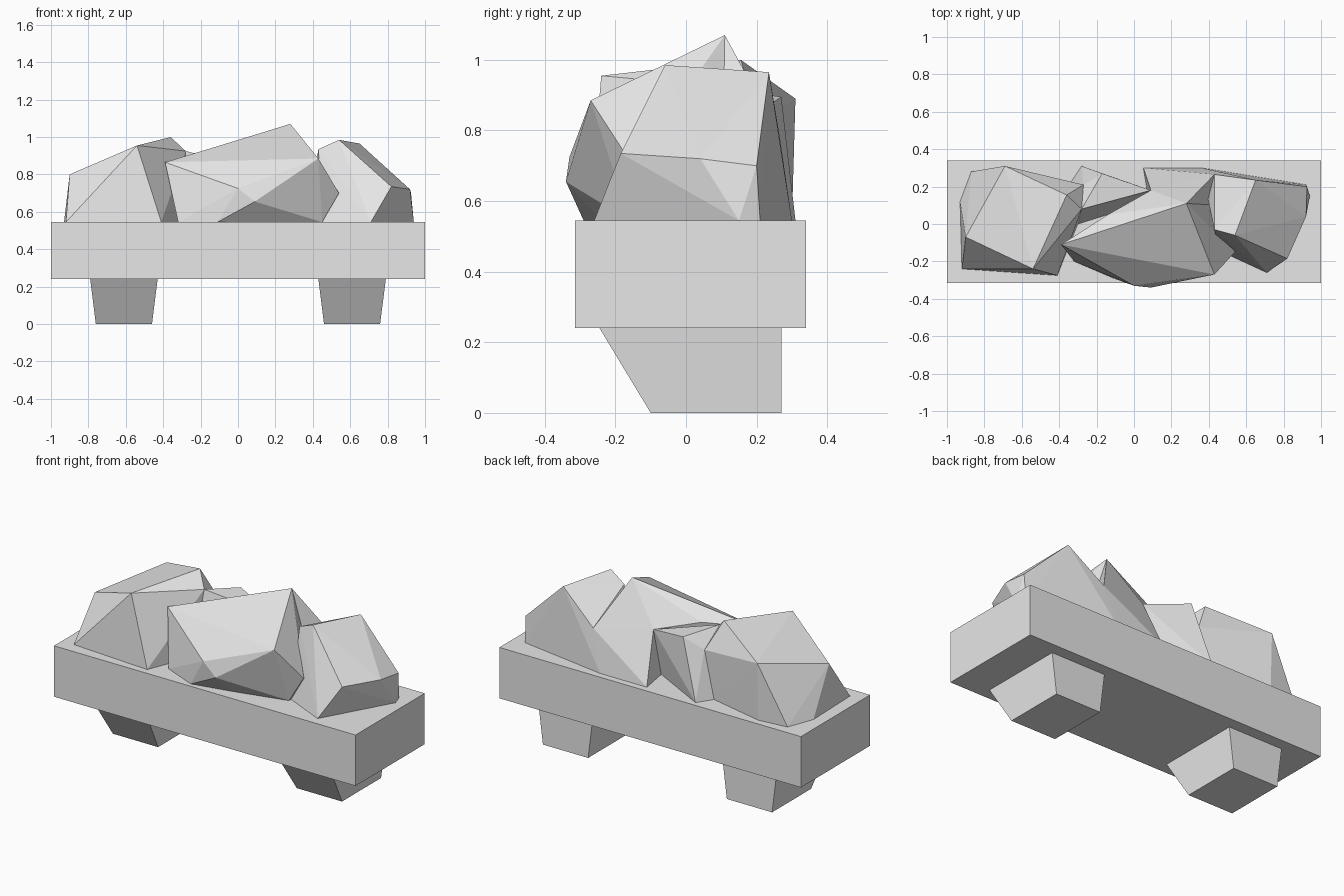
import bpy
import bmesh
from mathutils import Vector

cube = bpy.data.objects.get("Cube")
if cube:
    bpy.data.objects.remove(cube, do_unlink=True)

grey = bpy.data.materials.new("stone_grey")
grey.use_nodes = True
colour = (.8, .8, .8, 1)
grey.diffuse_color = colour
grey.node_tree.nodes["Principled BSDF"].inputs["Base Color"].default_value = colour

UNDERSIDE = .24  # planter block heights
TOP = .545
FRONT = -.315
BACK = .34


def hull(name, points):
    """Flat-shaded convex solid around a few corner points."""
    bm = bmesh.new()
    for point in points:
        bm.verts.new(point)
    result = bmesh.ops.convex_hull(bm, input=bm.verts)
    spare = {item for item in result["geom_interior"] + result["geom_unused"]
             if isinstance(item, bmesh.types.BMVert)}
    bmesh.ops.delete(bm, geom=list(spare), context="VERTS")
    bmesh.ops.recalc_face_normals(bm, faces=bm.faces)
    mesh = bpy.data.meshes.new(name)
    bm.to_mesh(mesh)
    bm.free()
    mesh.materials.append(grey)
    obj = bpy.data.objects.new(name, mesh)
    bpy.context.collection.objects.link(obj)


def rectangle(centre, half_width, front, back, height):
    """Four corners of a level rectangle."""
    return [Vector((centre + side * half_width, y, height))
            for side in (-1, 1) for y in (front, back)]


def rock(name, corners, footprint):
    """Boulder with its footprint resting on the planter."""
    hull(name, corners + [(x, y, TOP) for x, y in footprint])


# Planter block
hull("planter_block",
     rectangle(0, 1, FRONT, BACK, UNDERSIDE) + rectangle(0, 1, FRONT, BACK, TOP))

# Two tapered feet with a sloping front
for name, side in (("left_foot", 1), ("right_foot", -1)):
    centre = side * .61
    hull(name, rectangle(centre, .18, -.245, .27, UNDERSIDE)
         + rectangle(centre, .15, -.1, .27, 0))

# Corners shared by neighbouring boulders
summit = (.28, .11, 1.07)
notch = (.09, .18, .835)
shoulder = (-.28, .08, .925)
ledge = (-.27, .21, .82)
rear_hip = (.43, .265, .785)
waist = (.08, .12)
inner_waist = (.45, .1)
gap = (-.3, 0)
rear_gap = (-.34, .22)

# Boulder at the -x end
front_crest = (-.54, -.24, .955)
rear_crest = (-.36, .155, 1)
back_corner = (-.69, .31, .89)
end_corner = (-.9, -.07, .8)
rock("right_rock",
     [front_crest, rear_crest, back_corner, end_corner, shoulder, ledge],
     [(-.92, -.24), (-.41, -.275), gap, rear_gap, (-.69, .3), (-.87, .28), (-.93, .12)])

# Large middle boulder, front mass
saddle = (-.14, .05, .89)
side_crest = (-.39, -.11, .865)
nose = (0, -.33, .725)
chin = (.09, -.34, .655)
brow = (.43, -.27, .885)
cheek = (.54, -.15, .7)
rock("middle_rock_front",
     [summit, saddle, side_crest, nose, chin, brow, cheek, notch],
     [(-.32, -.2), (-.11, -.29), (.13, -.24), (.45, -.16), inner_waist, waist])

# Large middle boulder, rear mass
rock("middle_rock_rear",
     [summit, notch, rear_hip],
     [(.05, .3), (.36, .3), waist, inner_waist])

# Small wedge between the boulders at the back
wedge_peak = (-.17, .27, .895)
rock("rear_wedge_rock",
     [wedge_peak, shoulder, notch, ledge],
     [(-.28, .31), waist, rear_gap, gap])

# Boulder at the +x end
ridge_front = (.54, -.06, .985)
ridge_back = (.65, .235, .965)
ridge_inner = (.43, -.03, .935)
end_back = (.925, .2, .7)
end_middle = (.92, .04, .72)
end_front = (.82, -.185, .735)
rock("left_rock",
     [ridge_front, ridge_back, ridge_inner, rear_hip, end_back, end_middle, end_front],
     [(.71, -.26), (.94, .15), (.92, .21), (.36, .3), (.45, -.14)])
